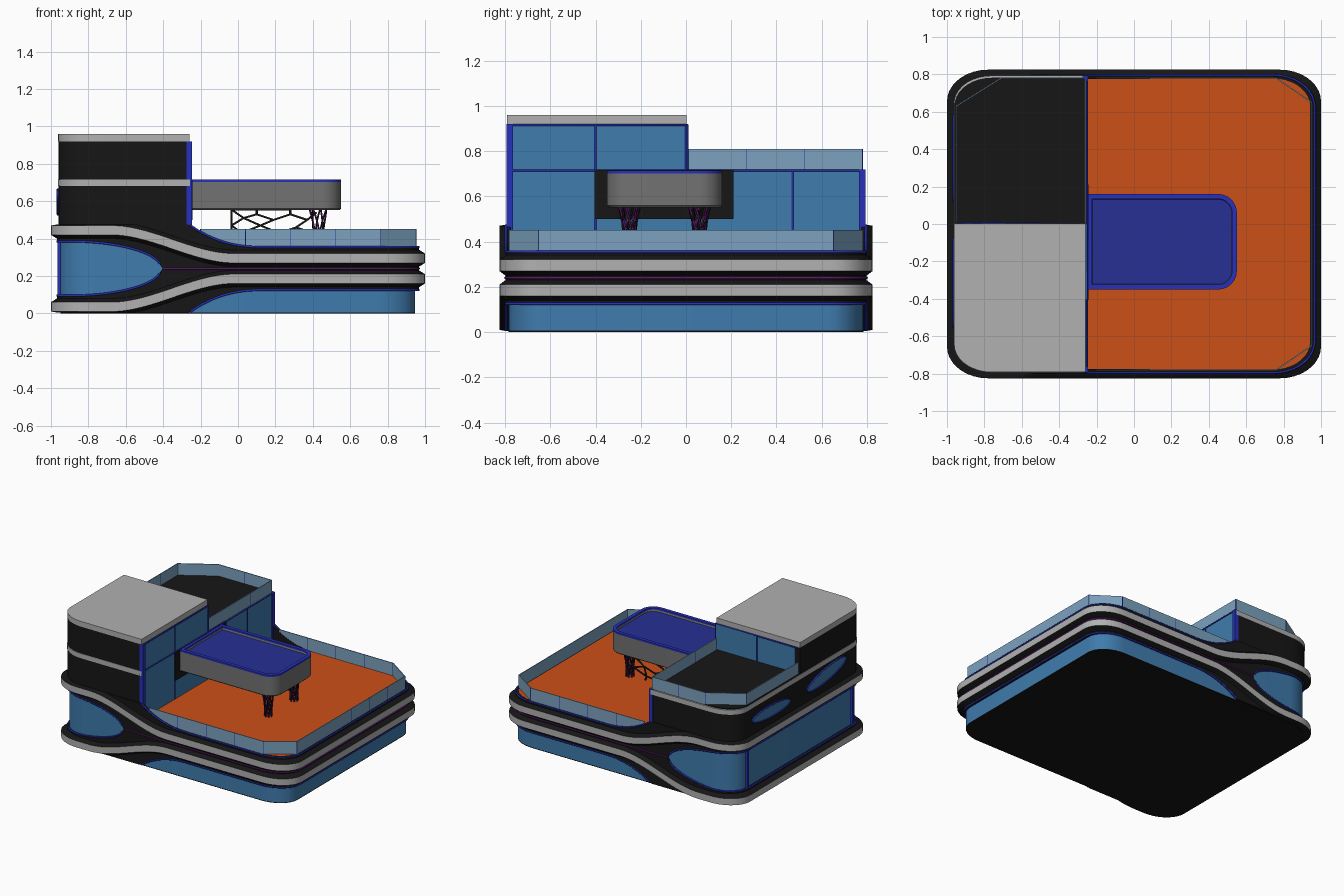
import bpy, bmesh, math
from mathutils import Vector

if "Cube" in bpy.data.objects:
    bpy.data.objects.remove(bpy.data.objects["Cube"])


def mat(name, *c):
    m = bpy.data.materials.new(name)
    m.diffuse_color = (*c, 1)
    m.use_nodes = True
    m.node_tree.nodes["Principled BSDF"].inputs["Base Color"].default_value = m.diffuse_color
    return m


BLACK = mat("black", .008, .008, .008)
LIGHT = mat("light_grey", .44, .44, .44)
GREY = mat("mid_grey", .17, .17, .17)
GLASS = mat("glass", .05, .2, .42)
RAIL = mat("rail_glass", .2, .36, .52)
BLUE = mat("blue_trim", .02, .03, .5)
WATER = mat("water", .02, .03, .3)
ORANGE = mat("orange", .6, .08, .008)
PURPLE = mat("purple", .1, .008, .13)


def finish(bm, name, m):
    bmesh.ops.recalc_face_normals(bm, faces=bm.faces)
    me = bpy.data.meshes.new(name)
    bm.to_mesh(me)
    bm.free()
    me.materials.append(m)
    ob = bpy.data.objects.new(name, me)
    bpy.context.collection.objects.link(ob)
    return ob


def outline(x0, x1, y0, y1, rx, ry, corners=(1, 1, 1, 1), n=9, seg=1):
    """Plan outline with optional elliptical corners, from front left anticlockwise."""
    arcs = []
    data = [(x0, y0, 1, 1, 180), (x1, y0, -1, 1, 270), (x1, y1, -1, -1, 0), (x0, y1, 1, -1, 90)]
    for (x, y, sx, sy, a0), r in zip(data, corners):
        if not r:
            arcs.append([Vector((x, y))])
            continue
        angles = [math.radians(a0 + 90 * i / n) for i in range(n + 1)]
        arcs.append([Vector((x + sx * rx + rx * math.cos(a), y + sy * ry + ry * math.sin(a))) for a in angles])
    pts = []
    for i, arc in enumerate(arcs):
        pts += arc
        nxt = arcs[(i + 1) % 4][0]
        pts += [arc[-1].lerp(nxt, k / seg) for k in range(1, seg)]
    return pts


def loft(name, rows, m, caps=False):
    bm = bmesh.new()
    vs = [[bm.verts.new(p) for p in r] for r in rows]
    n = len(rows[0])
    for a, b in zip(vs, vs[1:]):
        for i in range(n):
            j = (i + 1) % n
            bm.faces.new((a[i], a[j], b[j], b[i]))
    if caps:
        bm.faces.new(vs[0])
        bm.faces.new(vs[-1])
    return finish(bm, name, m)


def prism(name, pts, z0, z1, m):
    return loft(name, [[(p[0], p[1], z) for p in pts] for z in (z0, z1)], m, True)


def box(name, x0, x1, y0, y1, z0, z1, m):
    return prism(name, [(x0, y0), (x1, y0), (x1, y1), (x0, y1)], z0, z1, m)


def tubes(name, paths, r, m, closed=False):
    cu = bpy.data.curves.new(name, 'CURVE')
    cu.dimensions = '3D'
    cu.bevel_depth = r
    cu.bevel_resolution = 1
    cu.use_fill_caps = True
    for path in paths:
        s = cu.splines.new('POLY')
        s.points.add(len(path) - 1)
        for q, p in zip(s.points, path):
            q.co = (*p, 1)
        s.use_cyclic_u = closed
    cu.materials.append(m)
    ob = bpy.data.objects.new(name, cu)
    bpy.context.collection.objects.link(ob)


def full(hx, hy):
    return outline(-hx, hx, -hy, hy, .22, .17, seg=100)


# Height curves of the swooping ribbon
MID = .24


def z_band(x):
    t = min(1, max(0, (x + .68) / .66))
    return .445 - .15 * t * t * (3 - 2 * t)


def z_top(x):
    s = min(1, max(0, (x + .26) / .4))
    return .355 + .12 * (1 - s) ** 2.4


def z_low(x):
    t = min(1, max(0, (x + .9) / .49))
    return MID + .145 * math.sqrt(1 - t * t)


# Upper and lower ribbons, mirrored about the middle groove
for tag, sg in (("upper", 1), ("lower", -1)):
    def row(hx, hy, f):
        return [(p.x, p.y, MID + sg * (f(p.x) - MID)) for p in full(hx, hy)]
    out, wall, back = (1, .825), (.968, .798), (.938, .776)
    hi = lambda x: z_band(x) + .025
    lo = lambda x: z_band(x) - .025
    loft(tag + "_ribbon_top", [row(*back, lambda x: min(.34, z_top(x))), row(*back, z_top), row(*wall, z_top),
         row(*wall, lambda x: min(z_top(x), z_band(x) + .045)), row(*out, hi)], BLACK)
    loft(tag + "_ribbon_band", [row(*out, hi), row(*out, lo)], LIGHT)
    loft(tag + "_ribbon_bottom", [row(*out, lo), row(*wall, lambda x: z_band(x) - .045),
         row(*wall, z_low), row(*back, z_low)], BLACK)
    edge = [p for p in row(.966, .796, z_top) if p[0] > -.26]
    base = row(.966, .796, z_low)
    h = len(base) // 2
    eye = [p for p in base[h:] + base[:h] if p[0] < -.41]
    tubes(tag + "_ribbon_trim", [edge, eye], .006, BLUE)
tubes("groove_line", [[(p.x, p.y, MID) for p in full(.968, .798) if p.x > -.41]], .006, PURPLE)

# Glass core, base plate and terrace deck
core = outline(-.95, .945, -.785, .785, .2, .15)
prism("base_plate", core, 0, .006, BLACK)
prism("glass_core", core, .006, .34, GLASS)
prism("terrace_deck", outline(-.27, .942, -.778, .778, .2, .15, (0, 1, 1, 0)), .33, .356, ORANGE)


# Tower: left half with rounded outer corners
def tower(y0, y1, g=0, c=(1, 0, 0, 1)):
    return outline(-.96 - g, -.26 + g, y0 - g, y1 + g, .2, .15, c)


prism("tower_glass_base", outline(-.95, -.265, -.785, .785, .2, .15, (1, 0, 0, 1)), .006, .43, GLASS)
prism("tower_wall", tower(-.79, .79), .41, .68, BLACK)
prism("tower_band", tower(-.79, .79, .003), .68, .716, LIGHT)
prism("roof_terrace", tower(0, .782, 0, (0, 0, 0, 1)), .716, .722, BLACK)
prism("tower_upper_wall", tower(-.79, 0, 0, (1, 0, 0, 0)), .716, .92, BLACK)
prism("tower_roof", tower(-.79, 0, .002, (1, 0, 0, 0)), .92, .96, LIGHT)

# Tower glazing facing the terrace and the roof
box("tower_glazing", -.262, -.252, -.78, .78, .35, .715, GLASS)
box("tower_upper_glazing", -.262, -.252, -.78, .004, .715, .915, GLASS)
box("roof_side_glazing", -.92, -.26, -.01, .006, .72, .915, GLASS)
box("front_post", -.275, -.245, -.793, -.765, .42, .92, BLUE)
box("back_post", -.275, -.245, .765, .793, .36, .72, BLUE)
X = -.251
tubes("glazing_bars", [[(X, -.4, .36), (X, -.4, .915)], [(X, .47, .36), (X, .47, .715)],
      [(X, -.78, .715), (X, .78, .715)], [(X, -.78, .915), (X, 0, .915), (-.94, .007, .915)],
      [(X, 0, .915), (X, 0, .715)], [(-.6, .007, .72), (-.6, .007, .915)]], .005, BLUE)
box("pool_surround", -.27, -.243, -.405, .21, .5, .716, BLACK)
for y in (-.63, .63):
    box("window_post", -.966, -.945, y - .01, y + .01, .09, .39, BLUE)

# Lens windows on the left wall
for y, z, a, b, tilt in ((.35, .575, .23, .045, .03), (-.315, .6, .24, .05, -.16)):
    loop = []
    for k in range(32):
        t = 2 * math.pi * k / 32
        u, v = a * math.cos(t), b * math.sin(t)
        loop.append((y + u * math.cos(tilt) - v * math.sin(tilt), z + u * math.sin(tilt) + v * math.cos(tilt)))
    loft("lens_window", [[(x, *p) for p in loop] for x in (-.95, -.964)], GLASS, True)
    tubes("lens_trim", [[(-.964, *p) for p in loop]], .006, BLUE, True)


# Glass railings made of flat panels with thin posts
def railing(name, pts, z0, z1, step):
    bm = bmesh.new()
    posts = []
    for a, b in zip(pts, pts[1:]):
        a, b = Vector((*a, z0)), Vector((*b, z0))
        n = max(1, round((b - a).length / step))
        side = Vector((b.y - a.y, a.x - b.x, 0)).normalized() * .003
        up = Vector((0, 0, z1 - z0))
        for k in range(n):
            p, q = a.lerp(b, k / n), a.lerp(b, (k + 1) / n)
            lo = [bm.verts.new(v) for v in (p - side, q - side, q + side, p + side)]
            hi = [bm.verts.new(v.co + up) for v in lo]
            bm.faces.new(lo)
            bm.faces.new(hi)
            for i in range(4):
                j = (i + 1) % 4
                bm.faces.new((lo[i], lo[j], hi[j], hi[i]))
            posts.append([p, p + up])
    finish(bm, name, RAIL)
    tubes(name + "_posts", posts, .0035, BLUE)


railing("terrace_railing", [(-.2, -.78), (.76, -.78), (.95, -.65), (.95, .65), (.76, .78), (-.2, .78)], .35, .452, .22)
railing("roof_railing", [(-.95, .01), (-.95, .63), (-.71, .78), (-.262, .78), (-.262, .01)], .718, .81, .22)


# Raised pool
def pool(g):
    return outline(-.25 + g, .55 - g, -.35 + g, .16 - g, .1 - g, .1 - g, (0, 1, 1, 0))


def ring(g, z):
    return [(p.x, p.y, z) for p in pool(g)]


loft("pool_shell", [ring(.035, .552), ring(.008, .552), ring(0, .56), ring(0, .702)], GREY)
prism("pool_bottom", pool(.03), .552, .57, GREY)
loft("pool_rim", [ring(0, .702), ring(0, .715), ring(.026, .715), ring(.026, .702)], BLUE)
loft("pool_inner_wall", [ring(.026, .702), ring(.03, .68)], GREY)
prism("pool_water", pool(.025), .67, .69, WATER)

# Woven flared pool legs
for y in (-.25, .06):
    strands = []
    for k in range(7):
        for d in (-1, 1):
            path = []
            for i in range(7):
                t = i / 6
                r = .022 + .03 * (t - .35) ** 2 + .012 * t
                a = 2 * math.pi * k / 7 + d * 1.3 * t
                path.append((.43 + r * math.cos(a), y + r * math.sin(a), .355 + .2 * t))
            strands.append(path)
    tubes("pool_leg", strands[::2], .005, PURPLE)
    tubes("pool_leg_weave", strands[1::2], .005, BLACK)

# Cellular lattice screen below the pool
N = [(-.035, .555), (-.035, .36), (.03, .51), (.02, .43), (.1, .53), (.12, .47), (.09, .4), (.19, .5), (.22, .43),
     (.17, .38), (.28, .53), (.31, .46), (.29, .39), (.37, .5), (.4, .43), (.1, .555), (.28, .555), (.42, .54),
     (.08, .36), (.18, .36), (.3, .36), (-.035, .47)]
E = [(0, 21), (21, 1), (0, 2), (2, 21), (21, 3), (2, 4), (2, 5), (3, 5), (3, 6), (4, 15), (4, 7), (5, 7), (5, 8), (6, 9),
     (6, 18), (9, 8), (9, 19), (7, 10), (8, 11), (10, 16), (10, 13), (11, 13), (11, 12), (12, 20), (12, 9),
     (13, 17), (11, 14), (12, 14), (3, 1), (0, 16)]
tubes("lattice_screen", [[(N[a][0], .06, N[a][1]), (N[b][0], .06, N[b][1])] for a, b in E], .006, BLACK)

# Smooth the curved surfaces, keep hard edges
for ob in bpy.data.objects:
    if ob.type == 'MESH':
        ob.select_set(True)
        bpy.context.view_layer.objects.active = ob
bpy.ops.object.shade_smooth_by_angle(angle=math.radians(25))
